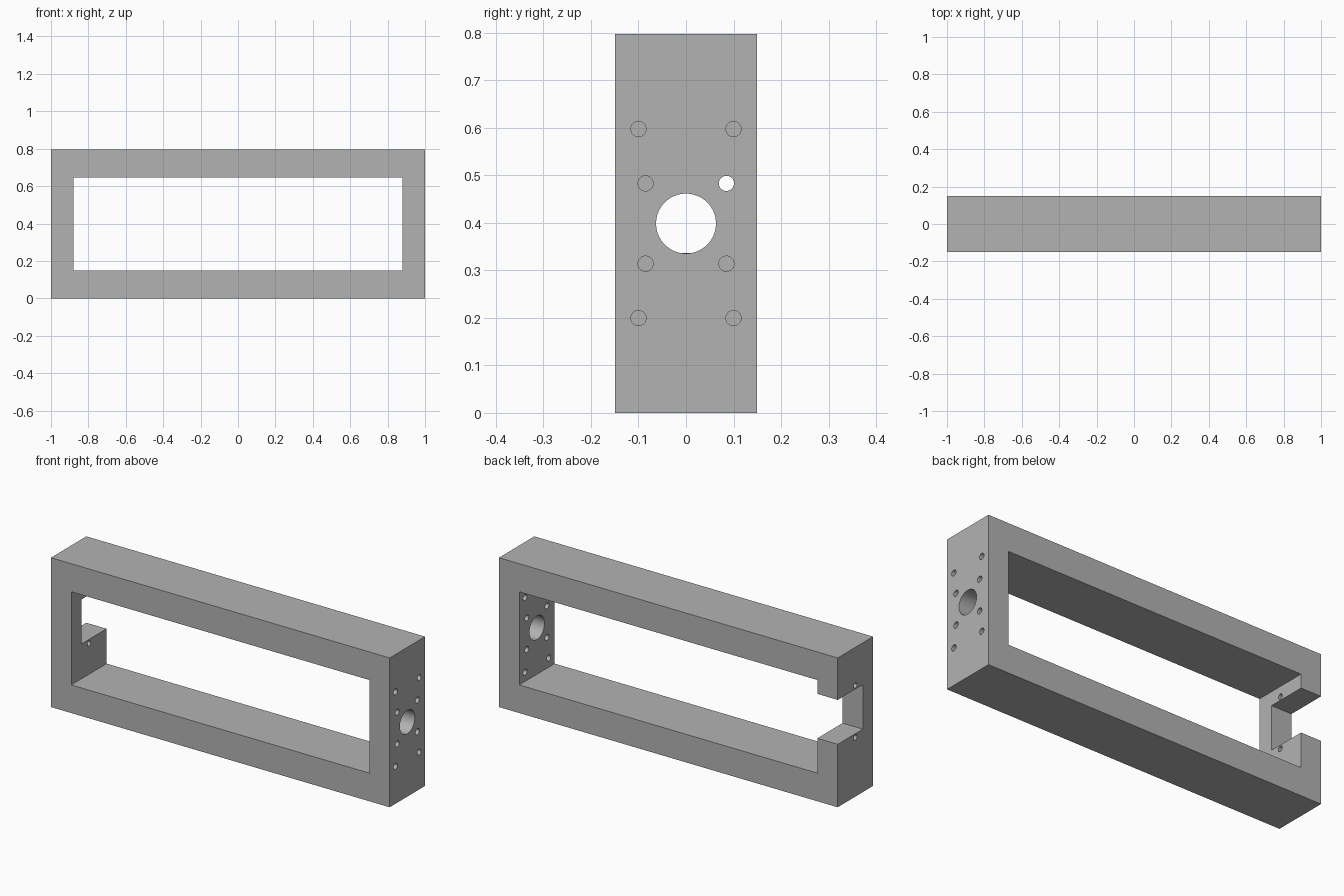
import bpy
import math
from mathutils import Vector

default = bpy.data.objects.get("Cube")
if default:
    bpy.data.objects.remove(default, do_unlink=True)

# Overall sizes
HALF_X, HALF_Y, HEIGHT = 1.0, 0.149, 0.797
WALL, RAIL = 0.12, 0.15
MID = HEIGHT / 2

grey = bpy.data.materials.new("plain grey")
grey.use_nodes = True
colour = (0.45, 0.45, 0.45, 1)
grey.diffuse_color = colour
grey.node_tree.nodes["Principled BSDF"].inputs["Base Color"].default_value = colour


def box(name, low, high):
    low, high = Vector(low), Vector(high)
    bpy.ops.mesh.primitive_cube_add(size=1, location=(low + high) / 2)
    ob = bpy.context.object
    ob.name = name
    ob.scale = high - low
    bpy.ops.object.transform_apply(location=True, rotation=False, scale=True)
    ob.data.materials.append(grey)
    return ob


def drill(name, x, y, z, radius, sides=32):
    bpy.ops.mesh.primitive_cylinder_add(vertices=sides, radius=radius, depth=WALL * 2,
                                        location=(x, y, z), rotation=(0, math.pi / 2, 0))
    ob = bpy.context.object
    ob.name = name
    ob.data.materials.append(grey)
    return ob


def cut(target, cutter):
    cutter.hide_render = True
    mod = target.modifiers.new(cutter.name, 'BOOLEAN')
    mod.operation = 'DIFFERENCE'
    mod.solver = 'EXACT'
    mod.object = cutter
    bpy.context.view_layer.objects.active = target
    bpy.ops.object.modifier_apply(modifier=mod.name)
    bpy.data.objects.remove(cutter, do_unlink=True)


# Rectangular frame with an open window
frame = box("frame", (-HALF_X, -HALF_Y, 0), (HALF_X, HALF_Y, HEIGHT))
cut(frame, box("window_cutter", (WALL - HALF_X, -1, RAIL),
               (HALF_X - WALL, 1, HEIGHT - RAIL)))

# Notch through one end wall, open to the back
NOTCH_LOW, NOTCH_HIGH = 0.336, 0.573
cut(frame, box("notch_cutter", (-1.2, -0.063, NOTCH_LOW), (-0.8, 1, NOTCH_HIGH)))

# Screw holes above and below the notch
END = HALF_X - WALL / 2
for side in (-1, 1):
    z = (NOTCH_LOW + NOTCH_HIGH) / 2 + side * 0.139
    cut(frame, drill("notch_screw_cutter", -END, 0, z, 0.014))

# Bore and eight mounting holes in the other end wall
cut(frame, drill("bore_cutter", END, 0, MID, 0.063, 64))
for y, dz in ((0.1, 0.199), (0.085, 0.0845)):
    for sy in (-1, 1):
        for sz in (-1, 1):
            cut(frame, drill("mount_cutter", END, sy * y, MID + sz * dz, 0.016))

# Smooth bores, crisp edges
bpy.ops.object.select_all(action='DESELECT')
frame.select_set(True)
bpy.context.view_layer.objects.active = frame
bpy.ops.object.shade_smooth_by_angle(angle=math.radians(30))
